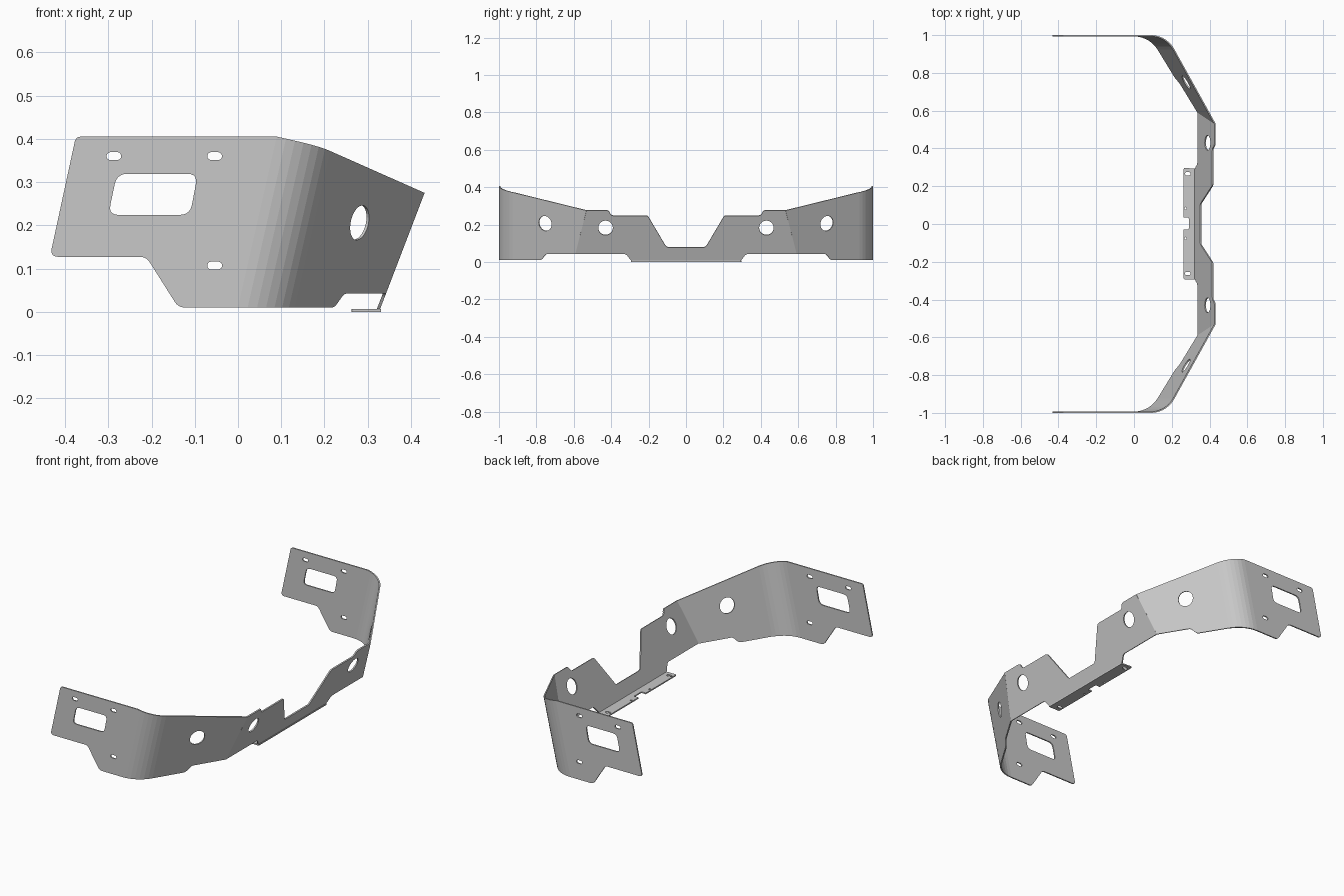
import bpy, bmesh, math
from mathutils import Vector, Matrix

cube = bpy.data.objects.get("Cube")
if cube:
    bpy.data.objects.remove(cube)

T = 0.007                        # sheet thickness
ANGLE = math.radians(58.6)       # turn from side plate to angled plate
TANGENT = 0.086
R = TANGENT / math.tan(ANGLE / 2)
LEAN, FRONT_LEAN = 0.194, 0.383  # outward lean per unit height
Z0 = 0.01

steel = bpy.data.materials.new("light grey steel")
steel.use_nodes = True
steel.diffuse_color = (0.58, 0.58, 0.58, 1)
steel.node_tree.nodes["Principled BSDF"].inputs["Base Color"].default_value = steel.diffuse_color


def rounded(points):
    """Outline from (x, y) or (x, y, radius) corners."""
    out = []
    for i, p in enumerate(points):
        c = Vector(p[:2])
        if len(p) < 3:
            out.append(c)
            continue
        a = Vector(points[i - 1][:2]) - c
        b = Vector(points[(i + 1) % len(points)][:2]) - c
        a, b = c + a.normalized() * p[2], c + b.normalized() * p[2]
        for k in range(6):
            t = k / 5
            out.append(a * (1 - t) ** 2 + c * 2 * t * (1 - t) + b * t * t)
    return out


def slot(cx, cy, w, h, n=24):
    """Round hole, stretched to a slot when w is more than h."""
    r, half = h / 2, (w - h) / 2
    pts = []
    for k in range(n):
        a = 2 * math.pi * (k + 0.5) / n
        shift = math.copysign(half, math.cos(a))
        pts.append(Vector((cx + shift + r * math.cos(a), cy + r * math.sin(a))))
    return pts


def finish(name, mesh, mirror):
    mesh.materials.clear()
    mesh.materials.append(steel)
    obj = bpy.data.objects.new(name, mesh)
    bpy.context.collection.objects.link(obj)
    if mirror:
        mod = obj.modifiers.new("mirror", 'MIRROR')
        mod.use_axis = (False, True, False)
        mod.use_mirror_merge = False
    return obj


def plate(name, outlines, origin, u, v, mirror=True):
    """Sheet with holes, placed on the plane origin + u, v."""
    curve = bpy.data.curves.new(name + "_outline", 'CURVE')
    curve.dimensions = '2D'
    curve.fill_mode = 'BOTH'
    curve.extrude = T / 2
    for pts in outlines:
        s = curve.splines.new('POLY')
        s.points.add(len(pts) - 1)
        for q, p in zip(s.points, pts):
            q.co = (p[0], p[1], 0, 1)
        s.use_cyclic_u = True
    temp = bpy.data.objects.new(name + "_outline", curve)
    bpy.context.collection.objects.link(temp)
    bpy.context.view_layer.update()
    mesh = bpy.data.meshes.new_from_object(temp)
    bpy.data.objects.remove(temp)
    u, v = Vector(u), Vector(v)
    n = u.cross(v).normalized()
    m = Matrix((u, v, n)).transposed().to_4x4()
    m.translation = Vector(origin) - n * T / 2
    mesh.transform(m)
    bm = bmesh.new()
    bm.from_mesh(mesh)
    bmesh.ops.remove_doubles(bm, verts=bm.verts, dist=0.0001)
    bmesh.ops.recalc_face_normals(bm, faces=bm.faces)
    for f in bm.faces:
        f.smooth = False
    bm.to_mesh(mesh)
    bm.free()
    return finish(name, mesh, mirror)


# Side plates
bend_shift = LEAN / math.sin(ANGLE)
TOP, BEND_TOP = 0.405, 0.372
side = rounded([(-0.375, TOP, 0.012), (-0.435, 0.127, 0.02), (-0.212, 0.127, 0.015),
                (-0.138, Z0, 0.015), (0, Z0), (bend_shift * (TOP - Z0), TOP)])
window = rounded([(-0.28, 0.319, 0.024), (-0.093, 0.319, 0.024),
                  (-0.111, 0.224, 0.024), (-0.3, 0.224, 0.024)])
slots = [slot(x, z, 0.034, 0.018) for x, z in ((-0.287, 0.36), (-0.054, 0.36), (-0.054, 0.107))]
plate("side_plate", [side, window] + slots, (0, 1 - T, 0), (1, 0, 0), (0, 0, 1))

# Curved bends between side plates and angled plates
bm = bmesh.new()
rings = []
STEPS = 7
for k in range(STEPS + 1):
    a = ANGLE * k / STEPS
    top = TOP + (BEND_TOP - TOP) * k / STEPS
    rings.append([bm.verts.new((r * math.sin(a) + bend_shift * (z - Z0), 1 - R + r * math.cos(a), z))
                  for r, z in ((R, Z0), (R, top), (R - T, top), (R - T, Z0))])
for p, q in zip(rings, rings[1:]):
    for j in range(4):
        bm.faces.new((p[j], p[(j + 1) % 4], q[(j + 1) % 4], q[j]))
bm.faces.new(rings[0])
bm.faces.new(rings[-1])
bmesh.ops.recalc_face_normals(bm, faces=bm.faces)
mesh = bpy.data.meshes.new("side_bend")
bm.to_mesh(mesh)
bm.free()
finish("side_bend", mesh, True)

# Angled plates
h = Vector((-math.cos(ANGLE), math.sin(ANGLE), 0))
lean = Vector((math.sin(ANGLE), math.cos(ANGLE), 0)) * LEAN


def fold_u(z):
    return -0.417 * (z - Z0)


def bend_u(z):
    return 0.383 - 0.118 * (z - Z0)


angled = rounded([(fold_u(0.275), 0.275), (fold_u(0.042), 0.042), (0.172, 0.042, 0.012),
                  (0.205, Z0, 0.012), (bend_u(Z0), Z0), (bend_u(BEND_TOP), BEND_TOP)])
plate("angled_plate", [angled, slot(0.156, 0.206, 0.08, 0.08, 32)],
      Vector((0.33, 0.60, 0)) - lean * Z0, h, lean + Vector((0, 0, 1)))

# Leaning front plate with a central cut-out
half = [(0.105, 0.078, 0.012), (0.205, 0.247, 0.012), (0.4, 0.247, 0.012), (0.415, 0.275, 0.01),
        (0.532, 0.275), (0.592, 0.042), (0.32, 0.042, 0.012), (0.298, 0.012, 0.012), (0.29, 0.003)]
front = rounded(half + [(-p[0],) + p[1:] for p in reversed(half)])
holes = [slot(y, 0.182, 0.078, 0.078, 32) for y in (-0.43, 0.43)]
plate("front_plate", [front] + holes, (0.33 - FRONT_LEAN * Z0, 0, 0),
      (0, 1, 0), (FRONT_LEAN, 0, 1), False)

# Bottom mounting flange
flange = rounded([(0.331, -0.293), (0.331, 0.293), (0.263, 0.297, 0.008),
                  (0.263, 0.035), (0.29, 0.035, 0.006), (0.29, -0.028, 0.006),
                  (0.263, -0.028), (0.263, -0.293, 0.008)])
flange_holes = [slot(0.285, y, 0.03, 0.018) for y in (-0.262, 0.266)]
flange_holes += [slot(0.273, y, 0.012, 0.012, 16) for y in (-0.076, 0.083)]
plate("bottom_flange", [flange] + flange_holes, (0, 0, T), (1, 0, 0), (0, 1, 0), False)
